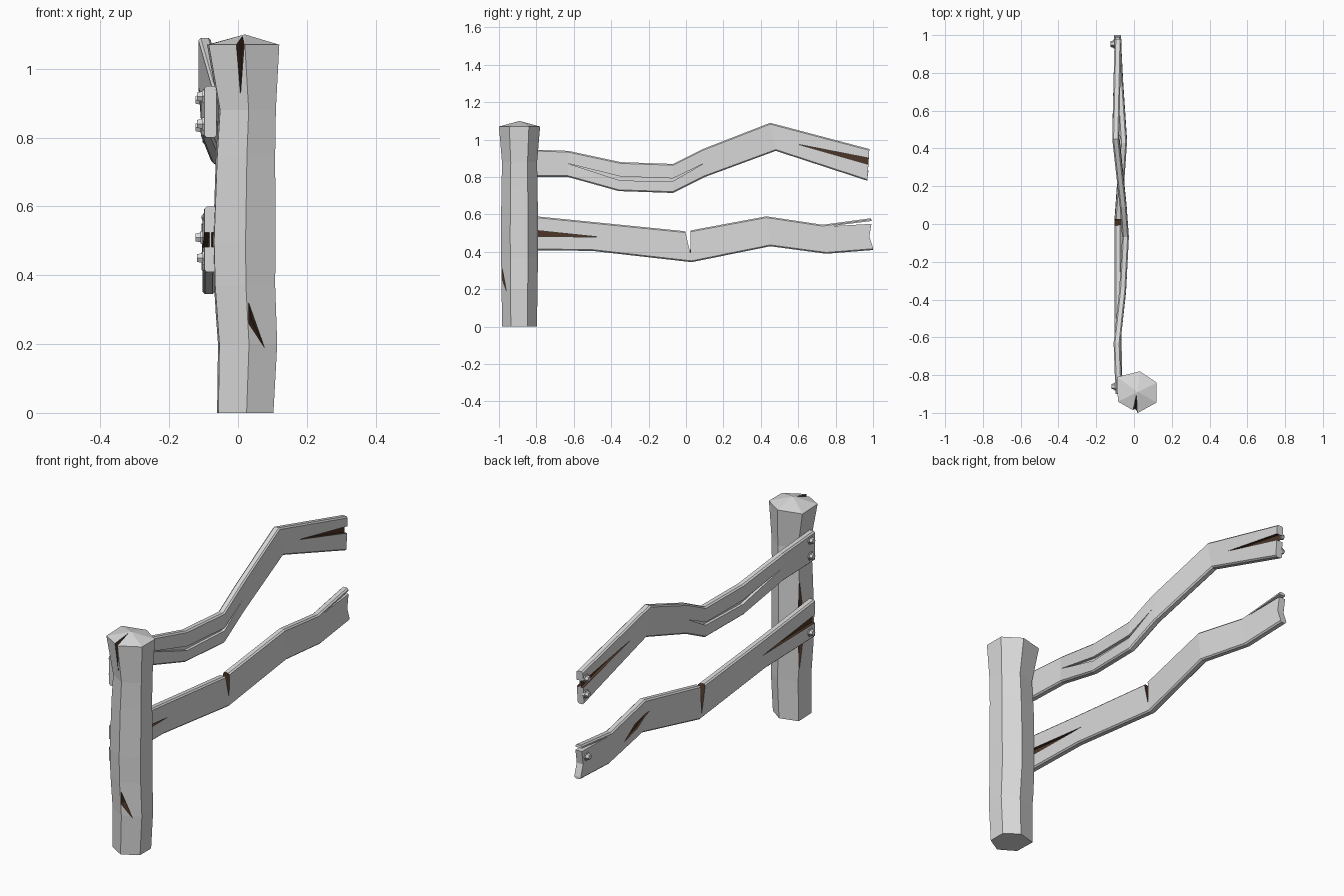
import bpy, bmesh, math
from mathutils import Vector, Matrix

if "Cube" in bpy.data.objects:
    bpy.data.objects.remove(bpy.data.objects["Cube"])


def material(name, rgb):
    m = bpy.data.materials.new(name)
    m.diffuse_color = (*rgb, 1)
    m.use_nodes = True
    m.node_tree.nodes["Principled BSDF"].inputs["Base Color"].default_value = m.diffuse_color
    return m


GREY = material("weathered_grey", (0.7, 0.7, 0.7))
BROWN = material("cracked_brown", (0.075, 0.036, 0.02))


def make(name, bm, index=0):
    bmesh.ops.recalc_face_normals(bm, faces=bm.faces)
    for f in bm.faces:
        f.material_index = index
    me = bpy.data.meshes.new(name)
    bm.to_mesh(me)
    bm.free()
    me.materials.append(GREY)
    me.materials.append(BROWN)
    ob = bpy.data.objects.new(name, me)
    bpy.context.collection.objects.link(ob)
    return ob


def loft(bm, rings):
    """Skin closed rings; returns the rings of vertices."""
    vs = [[bm.verts.new(p) for p in r] for r in rings]
    n = len(vs[0])
    for a, b in zip(vs, vs[1:]):
        for i in range(n):
            j = (i + 1) % n
            bm.faces.new((a[i], a[j], b[j], b[i]))
    return vs


def hull(points, index=1):
    bm = bmesh.new()
    for p in points:
        bm.verts.new(p)
    bmesh.ops.convex_hull(bm, input=bm.verts[:])
    return make("cutter", bm, index)


def cut(ob, cutters):
    for c in cutters:
        m = ob.modifiers.new("crack", 'BOOLEAN')
        m.operation, m.solver, m.object = 'DIFFERENCE', 'EXACT', c
    bpy.context.view_layer.update()
    dg = bpy.context.evaluated_depsgraph_get()
    me = bpy.data.meshes.new_from_object(ob.evaluated_get(dg))
    ob.modifiers.clear()
    ob.data = me
    for c in cutters:
        bpy.data.objects.remove(c, do_unlink=True)


# Post: irregular six-sided trunk with a low pointed cap
HEX = [(0, -.11), (.1, -.055), (.1, .05), (.01, .11), (-.11, .08), (-.105, -.05)]
RINGS = [(0, .78, .005), (.2, .82, .012), (.37, .85, .003), (.5, .87, .002),
         (.75, .82, .006), (.88, .79, .011), (1.07, 1, 0)]
bm = bmesh.new()
rings = loft(bm, [[(.02 + dx + x * s, -.89 + y * (s * .7 + .3), z) for x, y in HEX]
                  for z, s, dx in RINGS])
bm.faces.new(rings[0])
apex = bm.verts.new((.02, -.89, 1.1))
for i in range(6):
    bm.faces.new((rings[-1][i], rings[-1][(i + 1) % 6], apex))
post = make("post", bm)
cut(post, [
    # split in the top
    hull([(-.025, -1.05, 1.15), (.026, -1.05, 1.15), (.005, -1, .86), (.015, -.88, 1.15)]),
    # chip near the foot
    hull([(.018, -1.03, .39), (.018, -1.03, .25), (.1, -.965, .14), (.04, -.95, .27)]),
    # long split behind the rails
    hull([(-.068, -.818, .75), (-.105, -.85, .5), (-.08, -.785, .5),
          (-.068, -.818, .2), (-.04, -.85, .5)]),
])

# Rails: columns of (top y, top z, bottom y, bottom z, centre x)
UPPER = [(-.9, .95, -.9, .80, -.08), (-.63, .94, -.63, .80, -.09),
         (-.35, .88, -.36, .725, -.06), (-.07, .87, -.07, .715, -.045),
         (.09, .95, .1, .80, -.057), (.45, 1.09, .48, .94, -.097),
         (.98, .95, .97, .78, -.085)]
LOWER = [(-.9, .60, -.9, .41, -.08), (-.5, .56, -.5, .405, -.085),
         (0, .51, .03, .345, -.085), (.43, .59, .45, .43, -.055),
         (.73, .545, .75, .39, -.075), (.99, .58, 1.0, .41, -.088)]
T, C = .018, .007


def centre(cols, y):
    if y <= cols[0][0]:
        return cols[0][4]
    for a, b in zip(cols, cols[1:]):
        if y <= b[0]:
            return a[4] + (b[4] - a[4]) * (y - a[0]) / (b[0] - a[0])
    return cols[-1][4]


def rail(name, cols):
    bm = bmesh.new()
    sections = []
    for yt, zt, yb, zb, x in cols:
        top = [(-T, -C), (-T + C, 0), (T - C, 0), (T, -C)]
        sections.append([(x + u, yt, zt + w) for u, w in top] +
                        [(x + u, yb, zb - w) for u, w in reversed(top)])
    vs = loft(bm, sections)
    bm.faces.new(vs[0])
    bm.faces.new(vs[-1])
    return make(name, bm)


def groove(cols, pts, side, index=1, floor=.003):
    """Prism cut into one face of a rail; a negative floor cuts through."""
    bm = bmesh.new()
    vs = loft(bm, [[(centre(cols, y) + side * d, y, z) for y, z in pts] for d in (floor, .06)])
    bm.faces.new(vs[0])
    bm.faces.new(vs[1])
    bmesh.ops.triangulate(bm, faces=bm.faces[:])
    return make("cutter", bm, index)


upper = rail("upper_rail", UPPER)
split = [(-.63, .872), (-.35, .803), (-.07, .793), (.09, .87), (-.07, .778), (-.35, .781)]
end_crack = [(1.02, .893), (1.02, .855), (.6, .975)]
cut(upper, [groove(UPPER, split, s, 0) for s in (1, -1)] +
    [groove(UPPER, end_crack, s) for s in (1, -1)])

lower = rail("lower_rail", LOWER)
butt_crack = [(-.95, .53), (-.95, .483), (-.47, .48)]
cut(lower, [groove(LOWER, butt_crack, s) for s in (1, -1)] + [
    # break across the middle
    hull([(-.13, -.02, .54), (-.13, .026, .54), (-.13, .02, .35),
          (-.03, -.004, .54), (-.03, .02, .54), (-.03, .025, .42)]),
    # small chip on the back
    groove(LOWER, [(.4, .525), (.52, .505), (.62, .45), (.5, .475)], -1, 1, .008),
    # splintered, hollow end
    groove(LOWER, [(.77, .537), (1.03, .552), (1.03, .57)], 1, 0, -.06),
    groove(LOWER, [(.98, .48), (1.003, .412), (1.03, .412), (1.03, .552), (.992, .552)], 1, 0, -.06),
])

# Bolts: hexagonal head on a flat washer
for name, cols, y, z in [("upper_bolt", UPPER, -.86, .92), ("upper_bolt", UPPER, -.86, .84),
                         ("upper_bolt", UPPER, .955, .91), ("upper_bolt", UPPER, .955, .83),
                         ("lower_bolt", LOWER, -.86, .45), ("lower_bolt", LOWER, .95, .51)]:
    bm = bmesh.new()
    x = centre(cols, y) - T
    for r, r2, d, off in [(.023, .021, .01, 0), (.017, .013, .018, .011)]:
        bmesh.ops.create_cone(bm, cap_ends=True, segments=6, radius1=r, radius2=r2, depth=d,
                              matrix=Matrix.Translation((x - off, y, z)) @
                              Matrix.Rotation(-math.pi / 2, 4, 'Y'))
    make(name, bm)
